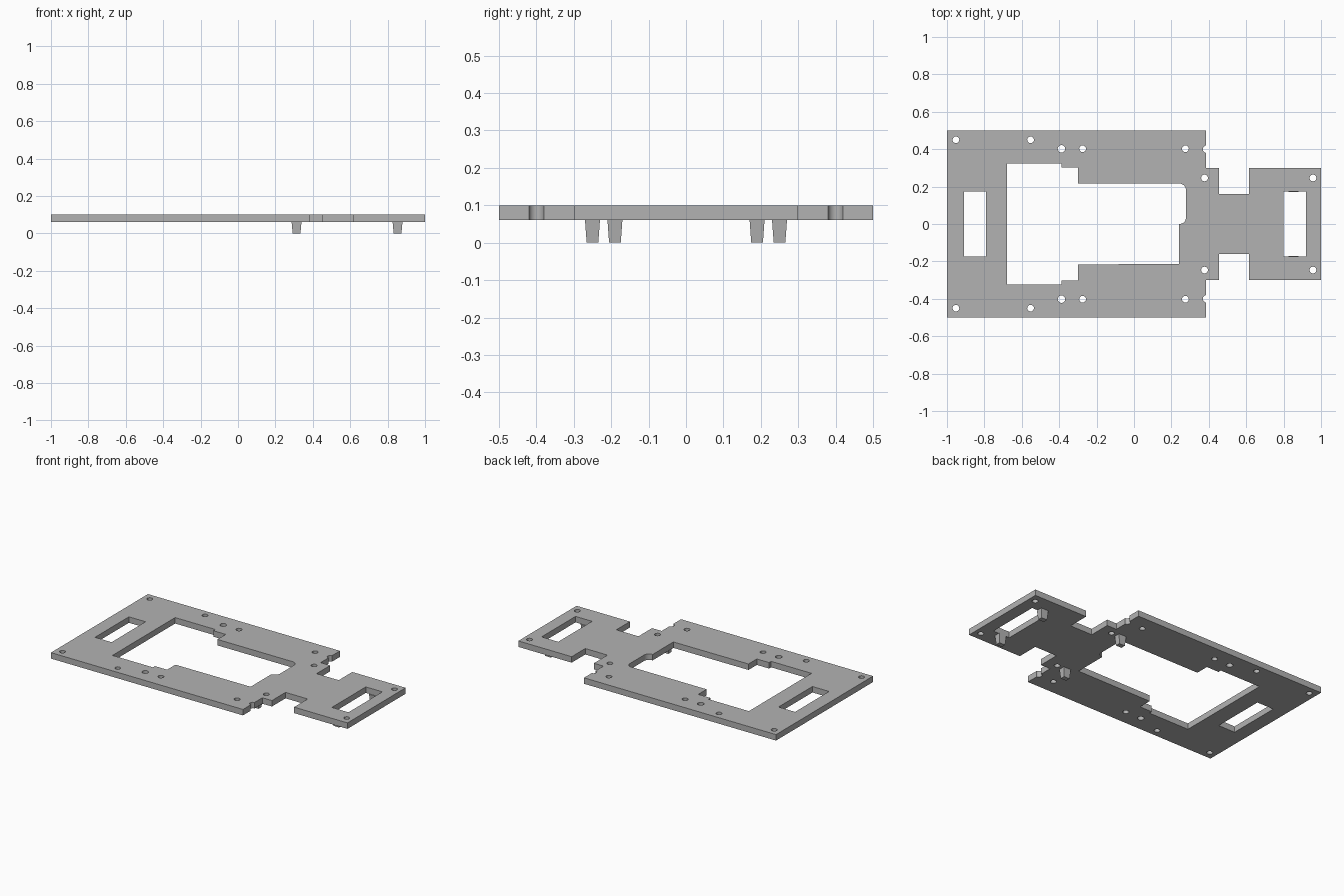
import bpy, bmesh
from math import cos, sin, pi, radians

if "Cube" in bpy.data.objects:
    bpy.data.objects.remove(bpy.data.objects["Cube"], do_unlink=True)

BASE, TOP = 0.061, 0.1

grey = bpy.data.materials.new("plain_grey")
grey.use_nodes = True
colour = (0.45, 0.45, 0.45, 1)
grey.diffuse_color = colour
grey.node_tree.nodes["Principled BSDF"].inputs["Base Color"].default_value = colour


def arc(x, y, r, start, end, n):
    angles = [radians(start + (end - start) * i / n) for i in range(n + 1)]
    return [(x + r * cos(a), y + r * sin(a)) for a in angles]


def circle(x, y, r):
    return arc(x, y, r, 0, 360, 20)[:-1]


def rectangle(x0, x1, y):
    return [(x0, -y), (x1, -y), (x1, y), (x0, y)]


def mirrored(half):
    return half + [(x, -y) for x, y in reversed(half)]


# Outer outline, back half mirrored to the front, with round edge notches
outline = mirrored([(-1, 0.5), (0.386, 0.5)]
                   + arc(0.388, 0.4, 0.02, 96, 264, 10)
                   + [(0.386, 0.3), (0.455, 0.3), (0.455, 0.16),
                      (0.615, 0.16), (0.615, 0.3), (1, 0.3)])

# Stepped central opening with a rounded recess on one half
step = [(-0.68, 0.323), (-0.388, 0.323), (-0.388, 0.302),
        (-0.3, 0.302), (-0.3, 0.216)]
opening = (step + arc(0.243, 0.181, 0.035, 90, 0, 8)
           + arc(0.243, 0.035, 0.035, 0, -90, 8)
           + [(0.241, 0), (0.241, -0.214)]
           + [(x, -y) for x, y in reversed(step)])

loops = [outline, opening, rectangle(-0.91, -0.79, 0.175),
         rectangle(0.8, 0.92, 0.175)]

# Screw holes in mirrored pairs
for x, y, r in [(-0.952, 0.45, 0.018), (-0.553, 0.45, 0.018),
                (-0.388, 0.402, 0.02), (-0.275, 0.402, 0.018),
                (0.275, 0.402, 0.018), (0.377, 0.246, 0.018),
                (0.957, 0.246, 0.018)]:
    loops += [circle(x, y, r), circle(x, -y, r)]

# Plate as a filled flat curve with thickness, turned into a mesh
curve = bpy.data.curves.new("mounting_plate", "CURVE")
curve.dimensions = "2D"
curve.fill_mode = "BOTH"
curve.extrude = (TOP - BASE) / 2
for loop in loops:
    spline = curve.splines.new("POLY")
    spline.points.add(len(loop) - 1)
    for point, (x, y) in zip(spline.points, loop):
        point.co = (x, y, 0, 1)
    spline.use_cyclic_u = True
source = bpy.data.objects.new("plate_curve", curve)
bpy.context.collection.objects.link(source)
bpy.context.view_layer.update()
evaluated = source.evaluated_get(bpy.context.evaluated_depsgraph_get())
mesh = bpy.data.meshes.new_from_object(evaluated)
bpy.data.objects.remove(source, do_unlink=True)

bm = bmesh.new()
bm.from_mesh(mesh)
bmesh.ops.remove_doubles(bm, verts=bm.verts, dist=0.0002)
bmesh.ops.translate(bm, verts=bm.verts, vec=(0, 0, (TOP + BASE) / 2))
bmesh.ops.recalc_face_normals(bm, faces=bm.faces)
bm.to_mesh(mesh)
bm.free()
mesh.materials.clear()
mesh.materials.append(grey)
plate = bpy.data.objects.new("mounting_plate", mesh)
bpy.context.collection.objects.link(plate)
bpy.ops.object.select_all(action="DESELECT")
plate.select_set(True)
bpy.context.view_layer.objects.active = plate
bpy.ops.object.shade_smooth_by_angle(angle=radians(35))


# Tapered pegs under the plate
def peg(name, x, y):
    pm = bpy.data.meshes.new(name)
    b = bmesh.new()
    bmesh.ops.create_cube(b, size=1)
    for v in b.verts:
        taper = 1 if v.co.z > 0 else 0.78
        v.co = (x + v.co.x * 0.053 * taper, y + v.co.y * 0.04 * taper,
                BASE if v.co.z > 0 else 0)
    b.to_mesh(pm)
    b.free()
    pm.materials.append(grey)
    bpy.context.collection.objects.link(bpy.data.objects.new(name, pm))


for side, s in (("back", 1), ("front", -1)):
    peg("inner_peg_" + side, 0.313, s * 0.25)
    peg("outer_peg_" + side, 0.853, s * 0.19)
